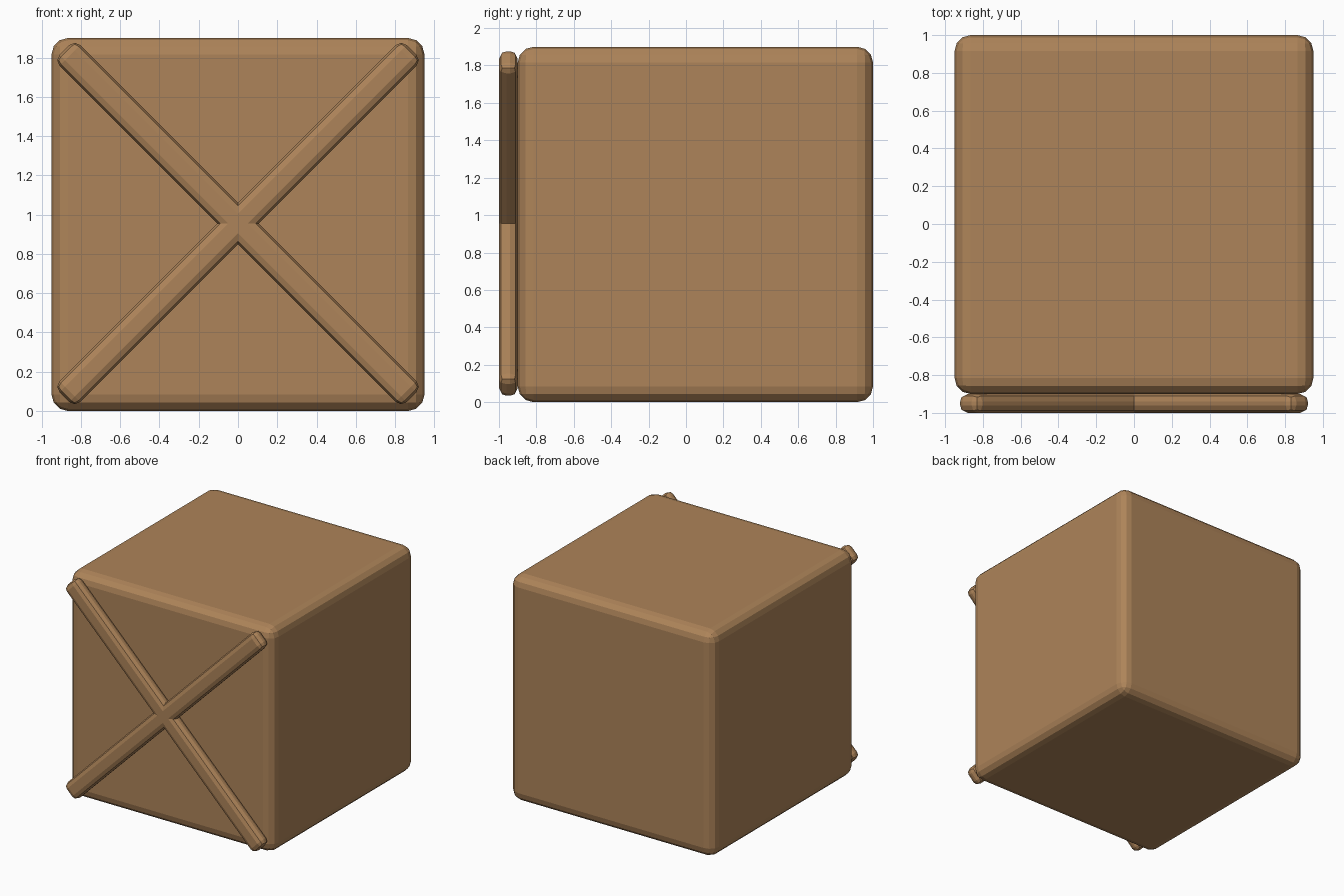
import bpy, bmesh, math
from mathutils import Matrix

if "Cube" in bpy.data.objects:
    bpy.data.objects.remove(bpy.data.objects["Cube"])

wood = bpy.data.materials.new("brown wood")
wood.diffuse_color = (0.42, 0.23, 0.10, 1)
wood.use_nodes = True
wood.node_tree.nodes["Principled BSDF"].inputs["Base Color"].default_value = wood.diffuse_color


def rounded_box(name, size, location, bevel, segments, angle=0.0):
    """Box with bevelled edges, turned about the y axis."""
    bm = bmesh.new()
    bmesh.ops.create_cube(bm, size=1, matrix=Matrix.Diagonal((*size, 1)))
    bmesh.ops.bevel(bm, geom=bm.edges[:], offset=bevel, segments=segments,
                    profile=0.5, affect='EDGES', clamp_overlap=True)
    bmesh.ops.transform(bm, matrix=Matrix.Rotation(angle, 4, 'Y'), verts=bm.verts[:])
    mesh = bpy.data.meshes.new(name)
    bm.to_mesh(mesh)
    bm.free()
    mesh.materials.append(wood)
    obj = bpy.data.objects.new(name, mesh)
    obj.location = location
    bpy.context.collection.objects.link(obj)
    return obj


# crate body
rounded_box("crate_body", (1.9, 1.9, 1.9), (0, 0.05, 0.95), 0.085, 3)

# crossed braces on the front
for name, side in (("brace_rising", -1), ("brace_falling", 1)):
    rounded_box(name, (2.5, 0.1, 0.15), (0, -0.95, 0.955), 0.04, 2,
                side * math.radians(45))
